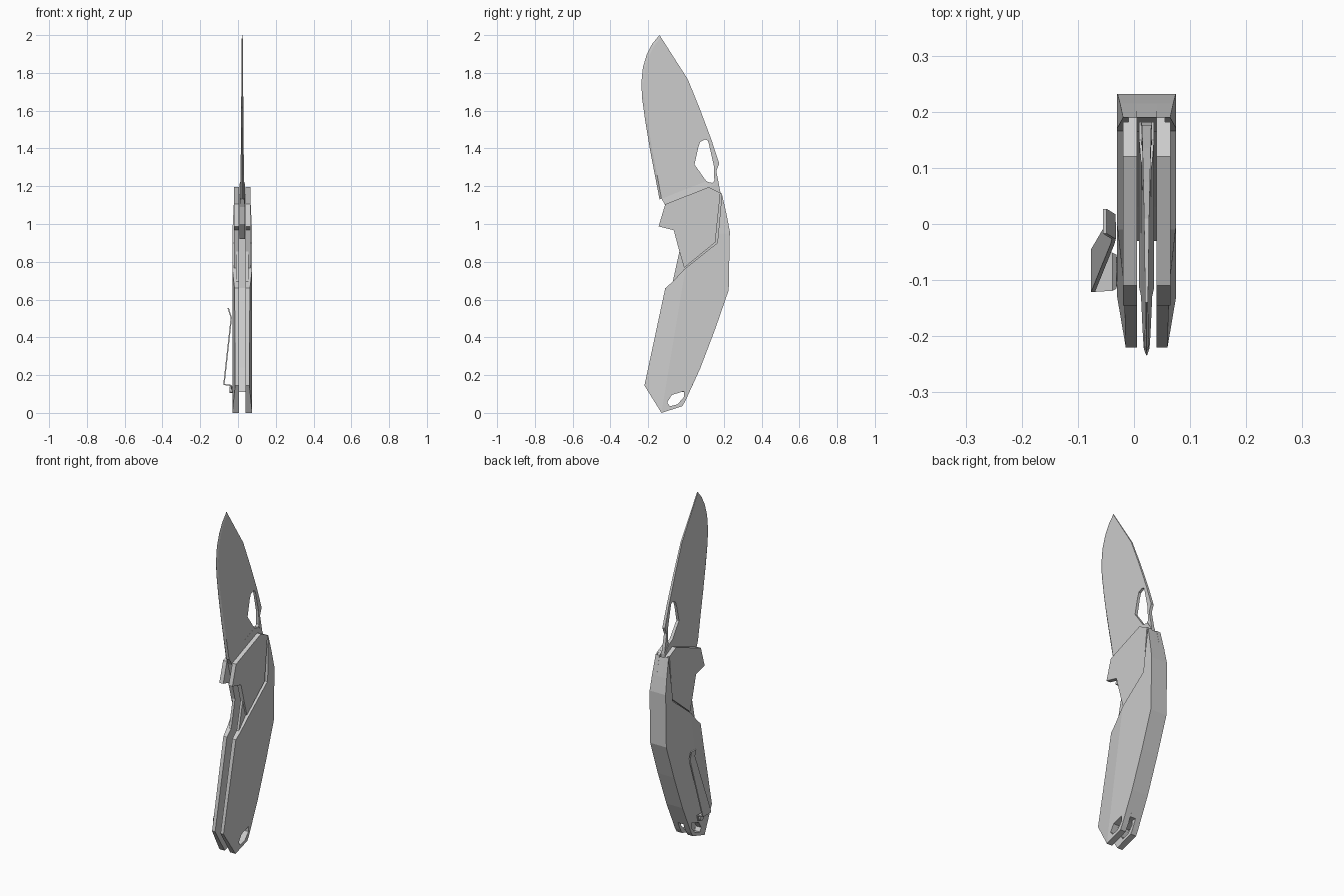
import bpy, bmesh, math
from mathutils import Vector

CX = 0.0225  # mid plane of the knife


def finish(bm, name, smooth=False):
    bmesh.ops.remove_doubles(bm, verts=bm.verts, dist=1e-5)
    bmesh.ops.recalc_face_normals(bm, faces=bm.faces)
    me = bpy.data.meshes.new(name)
    bm.to_mesh(me)
    bm.free()
    ob = bpy.data.objects.new(name, me)
    ob.location.x = CX
    bpy.context.collection.objects.link(ob)
    return ob


def plate(outline, x0, x1, hole=None):
    """Prism of a (y, z) outline between two x positions, with optional hole."""
    bm = bmesh.new()
    edges = []
    for loop in (outline, hole or []):
        vs = [bm.verts.new((x0, y, z)) for y, z in loop]
        edges += [bm.edges.new((a, b)) for a, b in zip(vs, vs[1:] + vs[:1])]
    bmesh.ops.triangle_fill(bm, use_beauty=True, edges=edges, normal=(1, 0, 0))
    res = bmesh.ops.extrude_face_region(bm, geom=bm.faces[:], use_keep_orig=True)
    for v in res["geom"]:
        if isinstance(v, bmesh.types.BMVert):
            v.co.x = x1
    return bm


def cut(bm, co, no):
    bmesh.ops.bisect_plane(bm, geom=bm.verts[:] + bm.edges[:] + bm.faces[:],
                           plane_co=co, plane_no=no)


# Profiles in (y, z)
spine = [(0.19, 1.16), (0.215, 1.05), (0.232, 0.96), (0.226, 0.65), (0.155, 0.445)]
butt = [(0.075, 0.235), (-0.005, 0.06), (-0.02, 0.035), (-0.13, 0.0), (-0.22, 0.145)]
front = [(-0.11, 0.66), (-0.07, 0.695), (-0.01, 0.76)]
scale_line = spine + butt + front + [(0.166, 0.9)]
bolster_line = [(-0.11, 1.105), (0.12, 1.195), (0.182, 1.165), (0.155, 0.903), (-0.01, 0.768),
                (-0.035, 0.855), (-0.065, 0.967), (-0.145, 0.987)]
liner_line = spine + butt + front[:2] + [(-0.035, 0.855), (-0.065, 0.967),
                                         (-0.145, 0.987), (-0.11, 1.105), (0.12, 1.195)]
lanyard = [(-0.10, 0.055), (-0.075, 0.095), (-0.01, 0.115),
           (-0.01, 0.085), (-0.045, 0.045), (-0.085, 0.035)]

# Handle halves: liner, outer scale with a tapered front and top, bolster
for side, label in ((-1, "left"), (1, "right")):
    finish(plate(liner_line, side * 0.0175, side * 0.0325, lanyard), label + "_liner")
    finish(plate(bolster_line, side * 0.0325, side * 0.0425), label + "_bolster")
    bm = plate(scale_line, side * 0.0325, side * 0.0525, lanyard)
    ridge, normal = Vector((0, -0.13, 0)), Vector((0, -0.986, 0.164))
    # keep the ridge cut clear of the upper strip by bounding the slope in z
    cut(bm, ridge, normal)
    cut(bm, (0, 0, 0.95), (0, 0, 1))
    for v in bm.verts:
        if abs(v.co.x) > 0.05:
            drop = max(0, (v.co - ridge).dot(normal)) * 0.136 if v.co.z < 0.8 else 0
            drop += max(0, v.co.z - 0.95) * 0.05
            v.co.x -= side * drop
    finish(bm, label + "_scale")

# Backspacer along the spine
finish(plate([(0.19, 1.155), (0.215, 1.05), (0.232, 0.96), (0.226, 0.65), (0.155, 0.445),
              (0.075, 0.235), (0.018, 0.11), (-0.03, 0.11), (0.03, 0.24),
              (0.105, 0.46), (0.17, 0.66), (0.175, 0.94), (0.165, 1.0)],
             -0.0175, 0.0175), "backspacer")

# Blade: flat plate with cutout and ground cutting edge, thinning to the tip
edge = [(-0.14, 1.13), (-0.165, 1.26), (-0.19, 1.39), (-0.215, 1.54), (-0.233, 1.67),
        (-0.236, 1.75), (-0.228, 1.83), (-0.207, 1.9), (-0.178, 1.955), (-0.14, 2.0)]
inner = [(-0.13, 1.135), (-0.153, 1.26), (-0.178, 1.39), (-0.203, 1.54), (-0.22, 1.67),
         (-0.223, 1.75), (-0.215, 1.825), (-0.195, 1.89), (-0.168, 1.945), (-0.135, 1.985)]
back = [(0.01, 1.765), (0.075, 1.605), (0.135, 1.445), (0.176, 1.32), (0.16, 1.28),
        (0.182, 1.17), (0.12, 1.16)]
slot = [(0.10, 1.447), (0.075, 1.435), (0.065, 1.405), (0.045, 1.315), (0.105, 1.23),
        (0.135, 1.21), (0.15, 1.23), (0.147, 1.31), (0.122, 1.42), (0.115, 1.442)]
bm = plate(inner + [(-0.14, 2.0)] + back, -1, 1, slot)
for s in (-1, 1):
    for i in range(len(edge) - 1):
        bm.faces.new([bm.verts.new((k * s, *p)) for k, p in
                      ((1, inner[i]), (0.05, edge[i]), (0.05, edge[i + 1]), (1, inner[i + 1]))])
for v in bm.verts:
    v.co.x *= 0.010 - 0.0075 * (v.co.z - 1.13) / 0.87
finish(bm, "blade")

# Tang with sloped plunge band where it meets the blade
bm = plate([(-0.13, 1.135), (-0.105, 1.09), (-0.08, 1.0), (0.0, 0.92), (0.12, 0.95),
            (0.18, 1.12), (0.182, 1.17), (0.15, 1.215), (0.105, 1.225)], -0.0135, 0.0135)
cut(bm, (0, -0.11, 1.105), Vector((0, -0.09, 0.23)).normalized())
for v in bm.verts:
    if v.co.z + -0.42 * v.co.y > 1.165:
        v.co.x *= 0.72
finish(bm, "tang")

# Pocket clip: swept strip (x, y centre, z, half width)
bm = bmesh.new()
path = [(-0.052, 0.005, 0.555, 0.022), (-0.036, -0.005, 0.505, 0.022),
        (-0.038, -0.01, 0.48, 0.025), (-0.073, -0.083, 0.165, 0.038),
        (-0.074, -0.085, 0.15, 0.036), (-0.04, -0.085, 0.146, 0.034),
        (-0.034, -0.085, 0.14, 0.03), (-0.034, -0.085, 0.108, 0.02)]
rows = [[bm.verts.new((x - CX, y + s * w, z)) for s in (-1, 1)] for x, y, z, w in path]
for a, b in zip(rows, rows[1:]):
    bm.faces.new((a[0], a[1], b[1], b[0]))
clip = finish(bm, "pocket_clip")
mod = clip.modifiers.new("thickness", "SOLIDIFY")
mod.thickness = 0.007
mod.offset = 0

# Clip screw
bpy.ops.mesh.primitive_cylinder_add(vertices=20, radius=0.017, depth=0.016,
                                    location=(-0.037, -0.085, 0.122),
                                    rotation=(0, math.pi / 2, 0))
bpy.context.object.name = "clip_screw"
bpy.ops.object.shade_smooth_by_angle()
